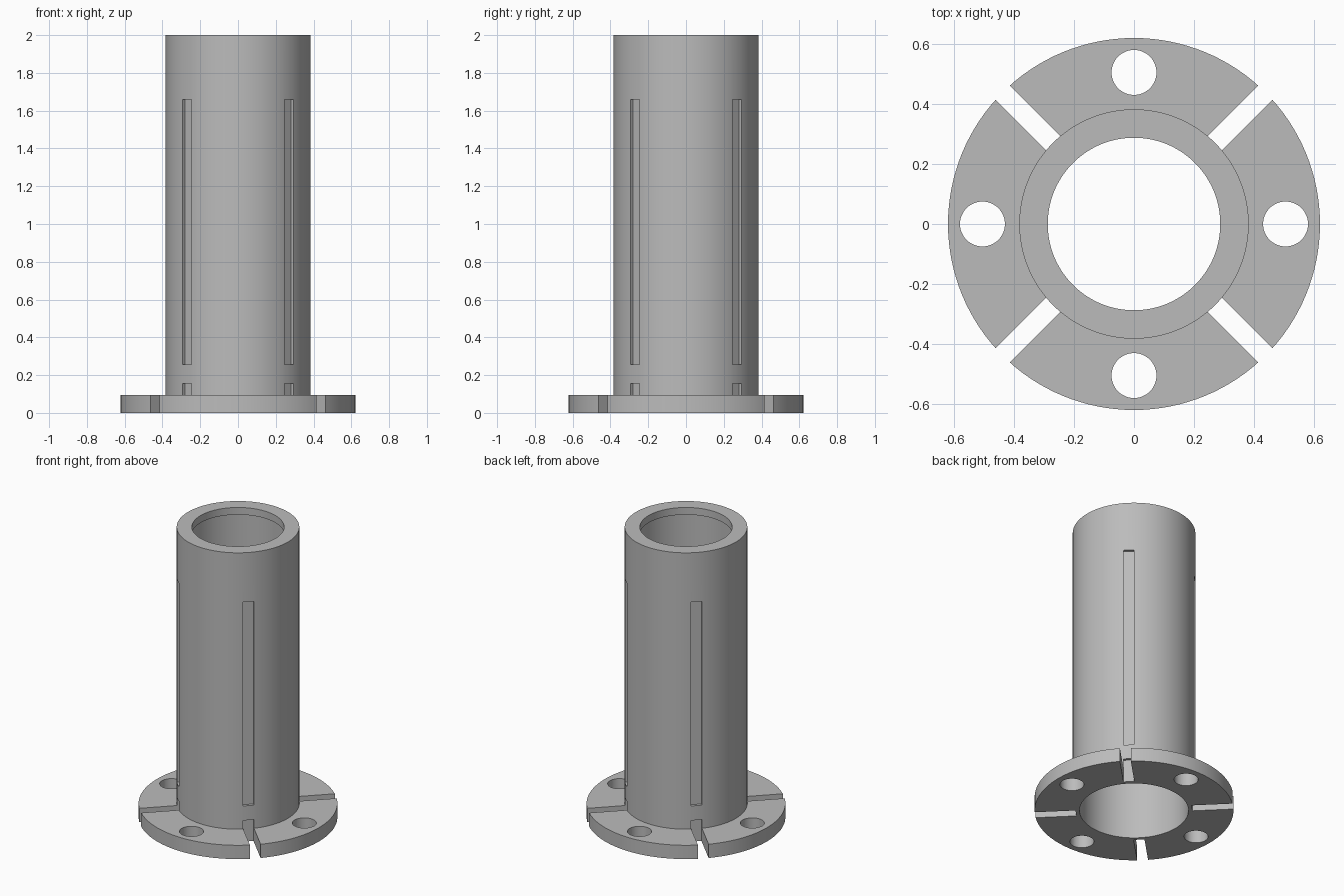
import bpy, bmesh, math
from mathutils import Matrix, Vector

cube = bpy.data.objects.get("Cube")
if cube:
    bpy.data.objects.remove(cube, do_unlink=True)

FLANGE_R, TUBE_R, BORE_R, LIP_R = 0.621, 0.383, 0.34, 0.288
FLANGE_H, LIP_Z, HEIGHT = 0.095, 1.95, 2.0
SLOT_W, SLOT_R = 0.068, 0.364
SEGMENTS = 128

steel = bpy.data.materials.new("plain_grey")
steel.use_nodes = True
GREY = (0.5, 0.5, 0.5, 1)
steel.diffuse_color = GREY
steel.node_tree.nodes["Principled BSDF"].inputs["Base Color"].default_value = GREY


def make_object(name, bm):
    bmesh.ops.recalc_face_normals(bm, faces=bm.faces)
    mesh = bpy.data.meshes.new(name)
    bm.to_mesh(mesh)
    bm.free()
    mesh.materials.append(steel)
    obj = bpy.data.objects.new(name, mesh)
    bpy.context.collection.objects.link(obj)
    return obj


def lathe(name, profile):
    """Revolve a closed (radius, height) profile around z."""
    bm = bmesh.new()
    verts = [bm.verts.new((r, 0, z)) for r, z in profile]
    edges = [bm.edges.new((v, verts[i - 1])) for i, v in enumerate(verts)]
    bmesh.ops.spin(bm, geom=verts + edges, axis=(0, 0, 1), cent=(0, 0, 0),
                   angle=math.tau, steps=SEGMENTS, use_duplicate=False)
    bmesh.ops.remove_doubles(bm, verts=bm.verts, dist=1e-5)
    return make_object(name, bm)


def add_box(bm, angle, r0, r1, z0, z1):
    """Radial box reaching from r0 to r1 in the given direction."""
    place = (Matrix.Rotation(angle, 4, 'Z')
             @ Matrix.Translation(((r0 + r1) / 2, 0, (z0 + z1) / 2))
             @ Matrix.Diagonal((r1 - r0, SLOT_W, z1 - z0, 1)))
    bmesh.ops.create_cube(bm, size=1, matrix=place)


# Tube with a flange at the foot and an inner lip at the top
body = lathe("flanged_tube", [
    (BORE_R, 0), (FLANGE_R, 0), (FLANGE_R, FLANGE_H), (TUBE_R, FLANGE_H),
    (TUBE_R, HEIGHT), (LIP_R, HEIGHT), (LIP_R, LIP_Z), (BORE_R, LIP_Z)])

# Cutters: flange notches and tube grooves on diagonals, bolt holes on axes
bm = bmesh.new()
for i in range(4):
    axis = i * math.pi / 2
    diagonal = axis + math.pi / 4
    add_box(bm, diagonal, SLOT_R, 0.8, -0.1, 0.155)
    add_box(bm, diagonal, SLOT_R, 0.5, 0.255, 1.66)
    centre = Matrix.Rotation(axis, 4, 'Z') @ Vector((0.506, 0, FLANGE_H / 2))
    bmesh.ops.create_cone(bm, cap_ends=True, segments=48, radius1=0.075,
                          radius2=0.075, depth=0.2,
                          matrix=Matrix.Translation(centre))
cutter = make_object("slot_and_hole_cutter", bm)
cutter.hide_render = True

cut = body.modifiers.new("cut_slots_and_holes", 'BOOLEAN')
cut.operation = 'DIFFERENCE'
cut.solver = 'EXACT'
cut.object = cutter

bpy.ops.object.select_all(action='DESELECT')
body.select_set(True)
bpy.context.view_layer.objects.active = body
bpy.ops.object.modifier_apply(modifier=cut.name)
bpy.data.objects.remove(cutter, do_unlink=True)
bpy.ops.object.shade_smooth_by_angle(angle=math.radians(30))
